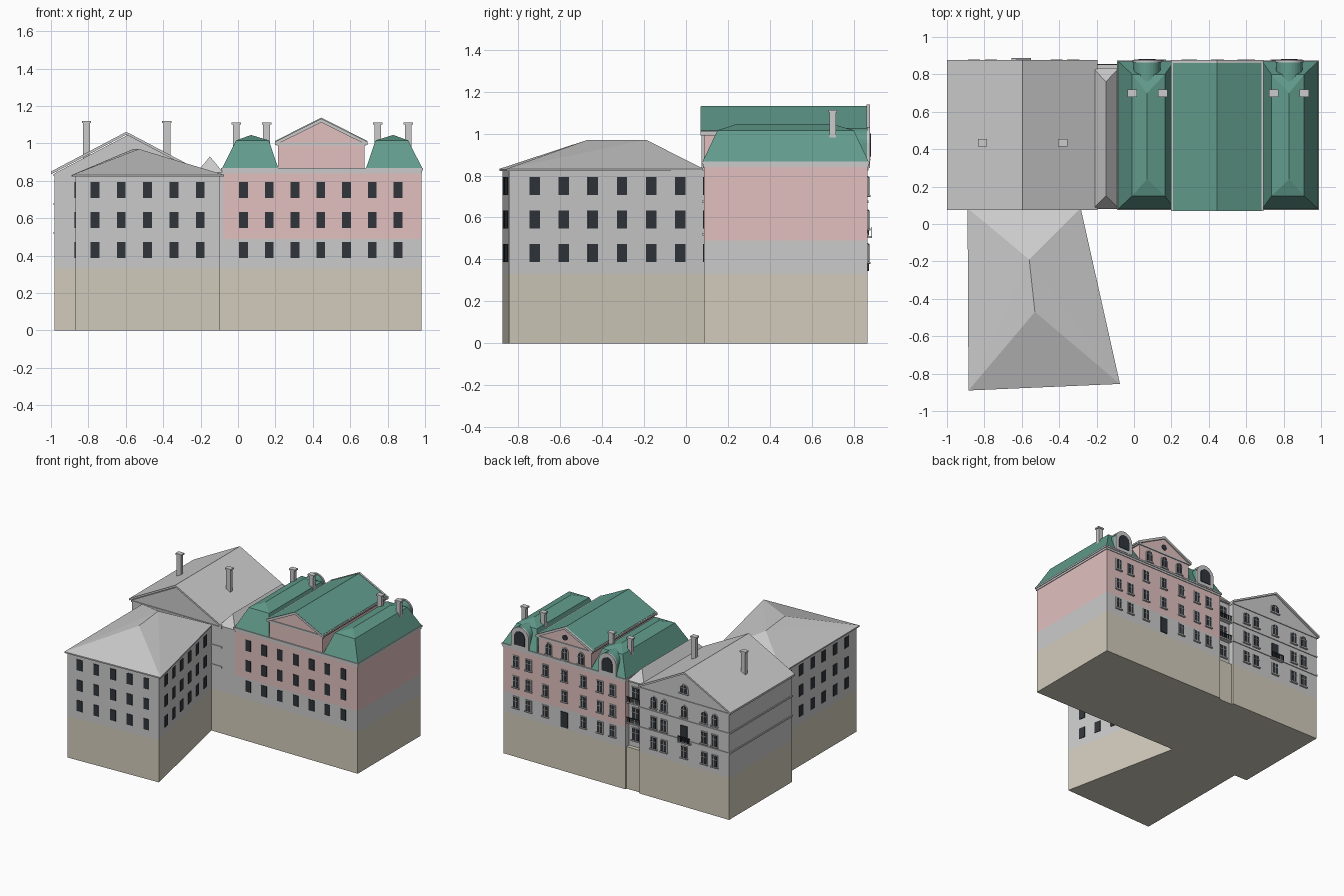
import bpy, bmesh, math
from mathutils import Vector

if "Cube" in bpy.data.objects:
    bpy.data.objects.remove(bpy.data.objects["Cube"])

COLORS = {
    "stone": (0.64, 0.60, 0.50), "pink": (0.75, 0.53, 0.52),
    "green": (0.12, 0.33, 0.26), "glass": (0.03, 0.035, 0.043),
}
mats = {}
for key, c in COLORS.items():
    mats[key] = bpy.data.materials.new(key)
    mats[key].diffuse_color = (*c, 1)


def hulls(name, solids, color=None):
    """One object made of several convex solids, each given by its corner points."""
    bm = bmesh.new()
    for pts in solids:
        vs = [bm.verts.new(p) for p in pts]
        bmesh.ops.convex_hull(bm, input=vs)
    bmesh.ops.dissolve_limit(bm, angle_limit=0.01, verts=bm.verts[:], edges=bm.edges[:])
    bmesh.ops.recalc_face_normals(bm, faces=bm.faces[:])
    me = bpy.data.meshes.new(name)
    bm.to_mesh(me)
    bm.free()
    if color:
        me.materials.append(mats[color])
    ob = bpy.data.objects.new(name, me)
    bpy.context.collection.objects.link(ob)
    return ob


def box(x0, x1, y0, y1, z0, z1):
    return [(x, y, z) for x in (x0, x1) for y in (y0, y1) for z in (z0, z1)]


def prism(foot, z0, z1):
    return [(x, y, z) for x, y in foot for z in (z0, z1)]


def extr_y(profile, y0, y1):
    return [(x, y, z) for x, z in profile for y in (y0, y1)]


def on_wall(o, d, profile, d0, d1):
    """Extrude a (u, z) profile outward from a wall starting at o and running along d."""
    d = Vector(d).normalized()
    n = Vector((d.y, -d.x))
    return [(o[0] + d.x * u + n.x * t, o[1] + d.y * u + n.y * t, z)
            for u, z in profile for t in (d0, d1)]


def rect(u, z, w, h):
    return [(u + a * w / 2, z + b * h / 2) for a in (-1, 1) for b in (-1, 1)]


def arch(u, z0, zs, r, n=14):
    return [(u - r, z0), (u + r, z0)] + [
        (u + r * math.cos(math.pi * i / n), zs + r * math.sin(math.pi * i / n)) for i in range(n + 1)]


ROWS = (0.43, 0.59, 0.75)
F, B = 0.085, 0.865          # front and back wall planes of the long range

# Walls: stone base, grey storeys, pink upper storeys
wing = [(-0.87, F), (-0.87, -0.875), (-0.095, -0.845), (-0.29, F)]
hulls("wing_base", [prism(wing, 0, 0.33)], "stone")
hulls("wing_walls", [prism(wing, 0.33, 0.825)])
hulls("left_base", [box(-0.98, -0.2, F, B, 0, 0.33)], "stone")
hulls("left_walls", [box(-0.98, -0.2, F, B, 0.33, 0.84)])
hulls("link_base", [box(-0.2, -0.08, F, 0.85, 0, 0.33)], "stone")
hulls("link_walls", [box(-0.2, -0.08, F, 0.82, 0.33, 0.84)])
hulls("right_base", [box(-0.08, 0.98, F, B, 0, 0.33)], "stone")
hulls("right_ground_storey", [box(-0.08, 0.98, F, B, 0.33, 0.49)])
hulls("right_upper_storeys", [box(-0.08, 0.98, F, B, 0.49, 0.85)], "pink")

# Cornices and string courses
hulls("right_cornice", [box(-0.085, 0.985, 0.08, 0.87, 0.84, 0.855),
                        box(-0.09, 0.99, 0.075, 0.875, 0.855, 0.868)])
hulls("left_courses", [box(-0.986, -0.197, F - 0.006, B + 0.006, z, z + 0.012)
                       for z in (0.515, 0.67, 0.825)])

# Wing hipped roof
eave = [(-0.89, F), (-0.885, -0.89), (-0.075, -0.855), (-0.285, F)]
hulls("wing_roof", [prism(eave, 0.822, 0.832) + [(-0.53, -0.47, 0.97), (-0.56, -0.19, 0.97)]])


def gable_roof(xc, half, ze, zr, t, y0, y1):
    return [extr_y([(xc, zr), (xc, zr - t), (xc + s * half, ze), (xc + s * half, ze - t)], y0, y1)
            for s in (-1, 1)]


# Left block gable roof
hulls("left_gables", [extr_y([(-0.98, 0.84), (-0.2, 0.84), (-0.59, 1.045)], F, B)])
hulls("left_roof", gable_roof(-0.597, 0.402, 0.85, 1.062, 0.015, 0.075, 0.877))

# Link roof, hipped at both ends
hulls("link_roof", [box(-0.22, -0.08, 0.08, 0.835, 0.835, 0.845)
                    + [(-0.15, 0.15, 0.93), (-0.15, 0.76, 0.93)]])

# Central attic with gable
CX = 0.445
hulls("attic_walls", [box(0.215, 0.675, F, B, 0.86, 1.0),
                      extr_y([(0.215, 1.0), (0.675, 1.0), (CX, 1.12)], F, B)], "pink")
hulls("attic_cornice", [box(0.205, 0.685, 0.078, 0.872, 0.99, 1.005)]
      + gable_roof(CX, 0.247, 1.008, 1.13, 0.018, 0.07, 0.085)
      + gable_roof(CX, 0.247, 1.013, 1.138, 0.02, 0.862, 0.877))
hulls("attic_gutters", [box(x, x + 0.014, 0.072, 0.872, 1.0, 1.012) for x in (0.198, 0.678)])
hulls("attic_roof", gable_roof(CX, 0.237, 1.014, 1.132, 0.014, 0.072, 0.872), "green")

# Mansard roofs, back dormers and chimneys, mirrored about the attic
mansards, dormers, rings, panes, stacks = [], [], [], [], []
for s in (-1, 1):
    X = lambda x: 0.45 + s * x
    c = X(0.38)
    mansards.append(box(X(0.535), X(0.235), 0.08, 0.87, 0.862, 0.868)
                    + box(X(0.46), X(0.285), 0.15, 0.80, 1.015, 1.016)
                    + [(c, 0.24, 1.045), (c, 0.70, 1.045)])
    dormers.append(extr_y(arch(c, 0.865, 0.955, 0.072), 0.74, 0.864))
    rings.append(extr_y(arch(c, 0.865, 0.955, 0.077), 0.864, 0.878))
    panes.append(extr_y(arch(c, 0.89, 0.955, 0.045), 0.87, 0.883))
    for x in (0.46, 0.297):
        stacks += [box(X(x) - 0.018, X(x) + 0.018, 0.685, 0.715, 0.9, 1.1),
                   box(X(x) - 0.025, X(x) + 0.025, 0.68, 0.72, 1.1, 1.112)]
for x in (-0.81, -0.38):
    stacks += [box(x - 0.019, x + 0.019, 0.42, 0.45, 0.9, 1.108),
               box(x - 0.025, x + 0.025, 0.415, 0.455, 1.108, 1.12)]
hulls("mansard_roofs", mansards, "green")
hulls("dormer_bodies", dormers, "green")
hulls("dormer_surrounds", rings)
hulls("dormer_panes", panes, "glass")
hulls("chimneys", stacks)

# Plain windows: wing front, wing right, wing left, right block front
glass = []
rw = Vector((-0.195, 0.93))
for z in ROWS:
    for i in range(5):
        glass.append(on_wall((-0.87, -0.875), (0.775, 0.03), rect(0.105 + 0.141 * i, z, 0.047, 0.085), -0.01, 0.004))
    for i in range(6):
        glass.append(on_wall((-0.095, -0.845), rw, rect(0.125 + 0.142 * i, z, 0.05, 0.085), -0.01, 0.004))
        glass.append(on_wall((-0.87, F), (0, -1), rect(0.125 + 0.142 * i, z, 0.05, 0.085), -0.01, 0.004))
    for i in range(7):
        glass.append(on_wall((0, F), (1, 0), rect(0.03 + 0.1375 * i, z, 0.047, 0.085), -0.01, 0.004))
hulls("plain_windows", glass, "glass")

# Framed windows on the back
frames, panes, bars = [], [], []


def back_window(x, z, w=0.042, h=0.08, arched=False, y=B):
    for grow, d, out in ((0.012, 0.006, frames), (0, 0.009, panes)):
        if arched:
            r = w / 2 + grow / 2
            prof = arch(-x, z - h / 2, z + h / 2 - w / 2, r, 10)
        else:
            prof = rect(-x, z, w + grow, h + grow)
        out.append(on_wall((0, y), (-1, 0), prof, -0.01, d))
    bars.append(on_wall((0, y), (-1, 0), rect(-x, z, 0.004, h * 0.96), 0, 0.011))
    bars.append(on_wall((0, y), (-1, 0), rect(-x, z + h * 0.15, w, 0.004), 0, 0.011))
    bars.append(on_wall((0, y), (-1, 0), rect(-x, z - h / 2 - 0.006, w + 0.02, 0.008), 0, 0.014))


for z in ROWS:
    for dx in (-0.42, -0.31, -0.165, 0, 0.165, 0.31, 0.42):
        if dx or z > 0.5:
            back_window(0.45 + dx, z)
    for x in (-0.855, -0.765, -0.59, -0.415, -0.325):
        if x != -0.59 or z != 0.59:
            back_window(x, z, 0.045, 0.085, z > 0.7)
    back_window(-0.14, z, 0.06, 0.09, y=0.82)
back_window(-0.59, 0.925, 0.06, 0.06, True)
for dx in (-0.14, 0, 0.14):
    back_window(CX + dx, 0.925, 0.045, 0.085, True)
hulls("back_window_frames", frames)
hulls("back_window_panes", panes, "glass")
hulls("back_window_bars", bars)
hulls("attic_round_window", [extr_y([(CX + 0.022 * math.cos(a * math.pi / 8), 1.05 + 0.022 * math.sin(a * math.pi / 8))
                                     for a in range(16)], 0.85, 0.87)], "glass")

# Doors and balconies on the back
hulls("back_doors", [box(0.42, 0.48, 0.85, 0.872, 0.345, 0.465),
                     box(-0.62, -0.56, 0.85, 0.872, 0.515, 0.635)], "glass")
hulls("balcony_slabs", [box(-0.655, -0.55, 0.86, 0.888, 0.503, 0.512)]
      + [box(-0.2, -0.08, 0.81, 0.855, z, z + 0.01) for z in (0.515, 0.675)])
rails = [box(-0.655, -0.55, 0.884, 0.888, 0.55, 0.555)]
rails += [box(x, x + 0.004, 0.884, 0.888, 0.51, 0.552) for x in [-0.655 + 0.0101 * i for i in range(11)]]
for z in (0.525, 0.685):
    rails.append(box(-0.2, -0.08, 0.85, 0.854, z + 0.035, z + 0.04))
    rails += [box(x, x + 0.004, 0.85, 0.854, z, z + 0.037) for x in [-0.195 + 0.0125 * i for i in range(10)]]
hulls("balcony_rails", rails, "glass")

for m in bpy.data.materials:
    if m.users and not m.is_grease_pencil:
        m.use_nodes = True
        m.node_tree.nodes["Principled BSDF"].inputs["Base Color"].default_value = m.diffuse_color
